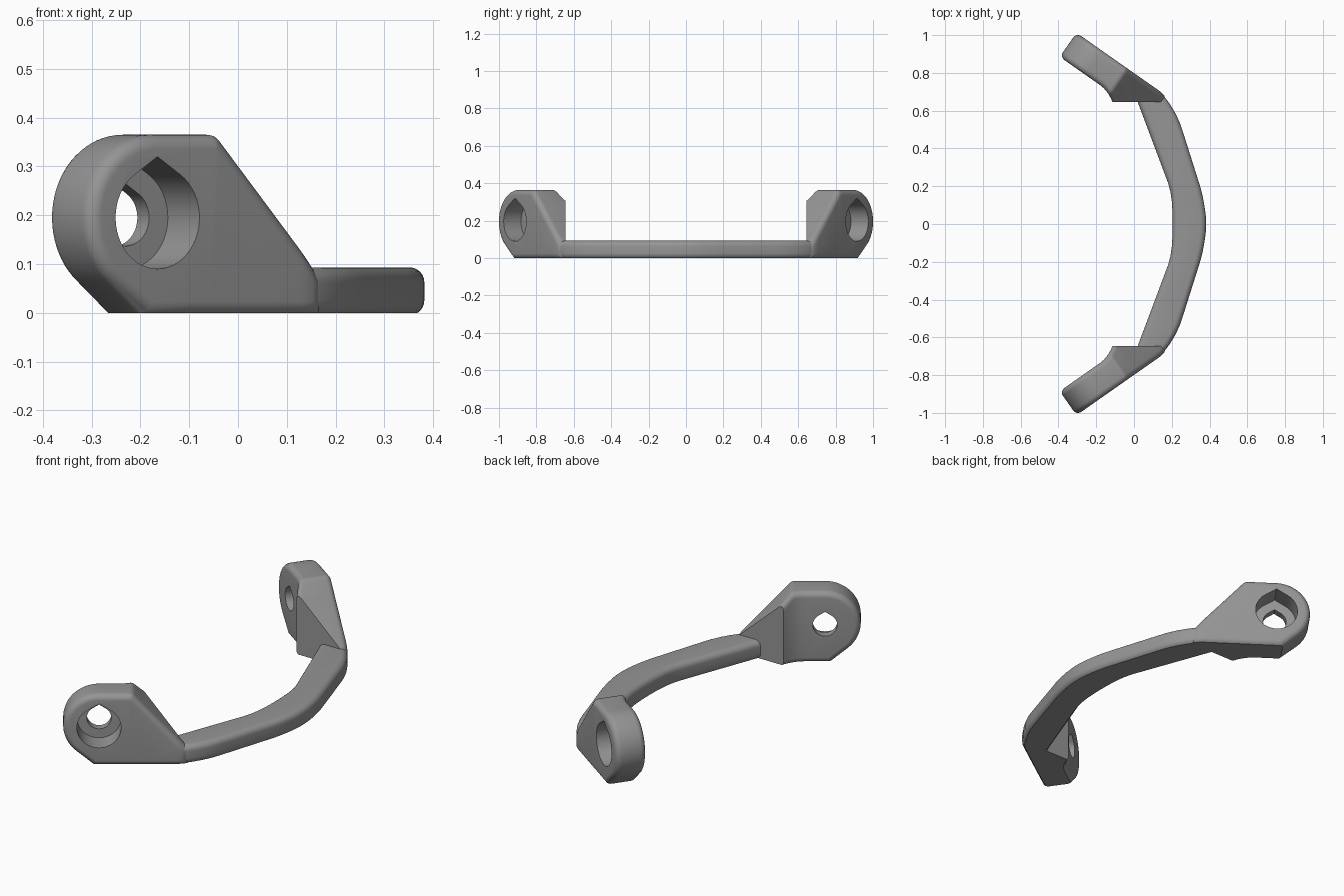
import bpy, bmesh, math
from mathutils import Matrix, Vector

if "Cube" in bpy.data.objects:
    bpy.data.objects.remove(bpy.data.objects["Cube"])

grey = bpy.data.materials.new("grey_plastic")
grey.diffuse_color = (0.30, 0.30, 0.30, 1)
grey.use_nodes = True
grey.node_tree.nodes["Principled BSDF"].inputs["Base Color"].default_value = grey.diffuse_color
FILLET = 0.03


def make_object(name, bm):
    bmesh.ops.recalc_face_normals(bm, faces=bm.faces)
    mesh = bpy.data.meshes.new(name)
    bm.to_mesh(mesh)
    bm.free()
    mesh.materials.append(grey)
    ob = bpy.data.objects.new(name, mesh)
    bpy.context.collection.objects.link(ob)
    return ob


def prism(outline, axis, lo, hi, fillet=0):
    """Extrude a 2D outline along y or z, optionally rounding both rims."""
    place = (lambda p, d: (p[0], d, p[1])) if axis == "y" else (lambda p, d: (p[0], p[1], d))
    bm = bmesh.new()
    a = [bm.verts.new(place(p, lo)) for p in outline]
    b = [bm.verts.new(place(p, hi)) for p in outline]
    caps = [bm.faces.new(a), bm.faces.new(b)]
    for i in range(len(a)):
        j = (i + 1) % len(a)
        bm.faces.new((a[i], a[j], b[j], b[i]))
    bmesh.ops.recalc_face_normals(bm, faces=bm.faces)
    if fillet:
        rims = [e for f in caps for e in f.edges]
        bmesh.ops.bevel(bm, geom=rims, offset=fillet, offset_type='OFFSET', segments=6,
                        profile=0.5, affect='EDGES', clamp_overlap=False)
    return bm


def slice_mesh(bm, co, no, cut=False):
    """Add an edge loop on a plane, or cut away and cap the side behind it."""
    res = bmesh.ops.bisect_plane(bm, geom=bm.verts[:] + bm.edges[:] + bm.faces[:], dist=1e-6,
                                 plane_co=co, plane_no=no, clear_inner=cut)
    if cut:
        edges = [g for g in res["geom_cut"] if isinstance(g, bmesh.types.BMEdge)]
        bmesh.ops.edgeloop_fill(bm, edges=edges)


def subtract(ob, cutter):
    mod = ob.modifiers.new("cut", 'BOOLEAN')
    mod.operation, mod.object, mod.solver = 'DIFFERENCE', cutter, 'EXACT'
    bpy.context.view_layer.objects.active = ob
    bpy.ops.object.modifier_apply(modifier=mod.name)
    bpy.data.objects.remove(cutter)


def arc(cx, cz, r, start, end, n):
    return [(cx + r * math.cos(math.radians(start + (end - start) * i / n)),
             cz + r * math.sin(math.radians(start + (end - start) * i / n))) for i in range(n + 1)]


def teardrop(r):
    """Circle with a shallow pointed roof."""
    return arc(0, 0.195, r, 57, -237, 40) + [(0, 0.195 + r * 1.19)]


# Mounting lug: side profile with round end, flat top and sloping shoulder
profile = [(-0.025, -0.006)] + arc(0, 0.195, 0.17, 230.8, 90, 28)
profile += arc(0.144, 0.332, 0.033, 90, 42.3, 6) + [(0.425, 0.0715), (0.425, -0.006)]
bm = prism(profile, "y", 0, 0.155, FILLET)

# Inner side flares toward the grip, outer side bends along with the grip
for s in [0.09 + 0.022 * i for i in range(8)] + [0.36, 0.375, 0.39, 0.405]:
    slice_mesh(bm, (s, 0, 0), (1, 0, 0))
for v in bm.verts:
    if v.co.y > 0.08:
        v.co.y += 3.2 * min(max(v.co.x - 0.09, 0), 0.154) ** 2
    else:
        v.co.y += 3.2 * max(v.co.x - 0.36, 0) ** 2
lug = make_object("front_lug", bm)

# Counterbore and screw hole
subtract(lug, make_object("counterbore", prism(teardrop(0.105), "y", -0.1, 0.113)))
subtract(lug, make_object("screw_hole", prism(teardrop(0.058), "y", 0.05, 0.4)))

# Turn the lug into place, trim it square toward the grip and flat underneath
lug.data.transform(Matrix.Translation((-0.165, -0.9145, 0)) @ Matrix.Rotation(math.radians(35), 4, 'Z'))
trim = prism([(-1, -0.645), (1, -0.645), (1, 0), (-1, 0)], "z", -1, 1)
subtract(lug, make_object("trim", trim))
base = prism([(-2, -2), (2, -2), (2, 2), (-2, 2)], "z", -1, 0)
subtract(lug, make_object("base_cut", base))

# Mirrored lug
back = lug.copy()
back.data = lug.data.copy()
back.name = "back_lug"
bpy.context.collection.objects.link(back)
back.data.transform(Matrix.Scale(-1, 4, Vector((0, 1, 0))))
back.data.flip_normals()

# Bowed grip bar with rounded edges, ends buried in the lugs
outer = [(0.03, 0.772), (0.125, 0.707), (0.16, 0.675), (0.19, 0.635), (0.22, 0.585), (0.243, 0.535),
         (0.26, 0.485), (0.353, 0.19), (0.365, 0.14), (0.374, 0.09), (0.38, 0.045), (0.382, 0)]
inner = [(0.205, 0), (0.204, 0.06), (0.2, 0.12), (0.193, 0.17), (0.18, 0.218), (0.02, 0.645), (-0.005, 0.705)]
flip = lambda pts: [(x, -y) for x, y in pts]
outline = outer + flip(outer[:-1])[::-1] + flip(inner)[::-1] + inner[1:]
bm = prism(outline, "z", -0.005, 0.093, FILLET)
slice_mesh(bm, (0, 0, 0), (0, 0, 1), cut=True)
grip = make_object("grip_bar", bm)

bpy.ops.object.select_all(action='DESELECT')
for ob in (lug, back, grip):
    ob.select_set(True)
bpy.context.view_layer.objects.active = grip
bpy.ops.object.shade_smooth_by_angle(angle=math.radians(30))
